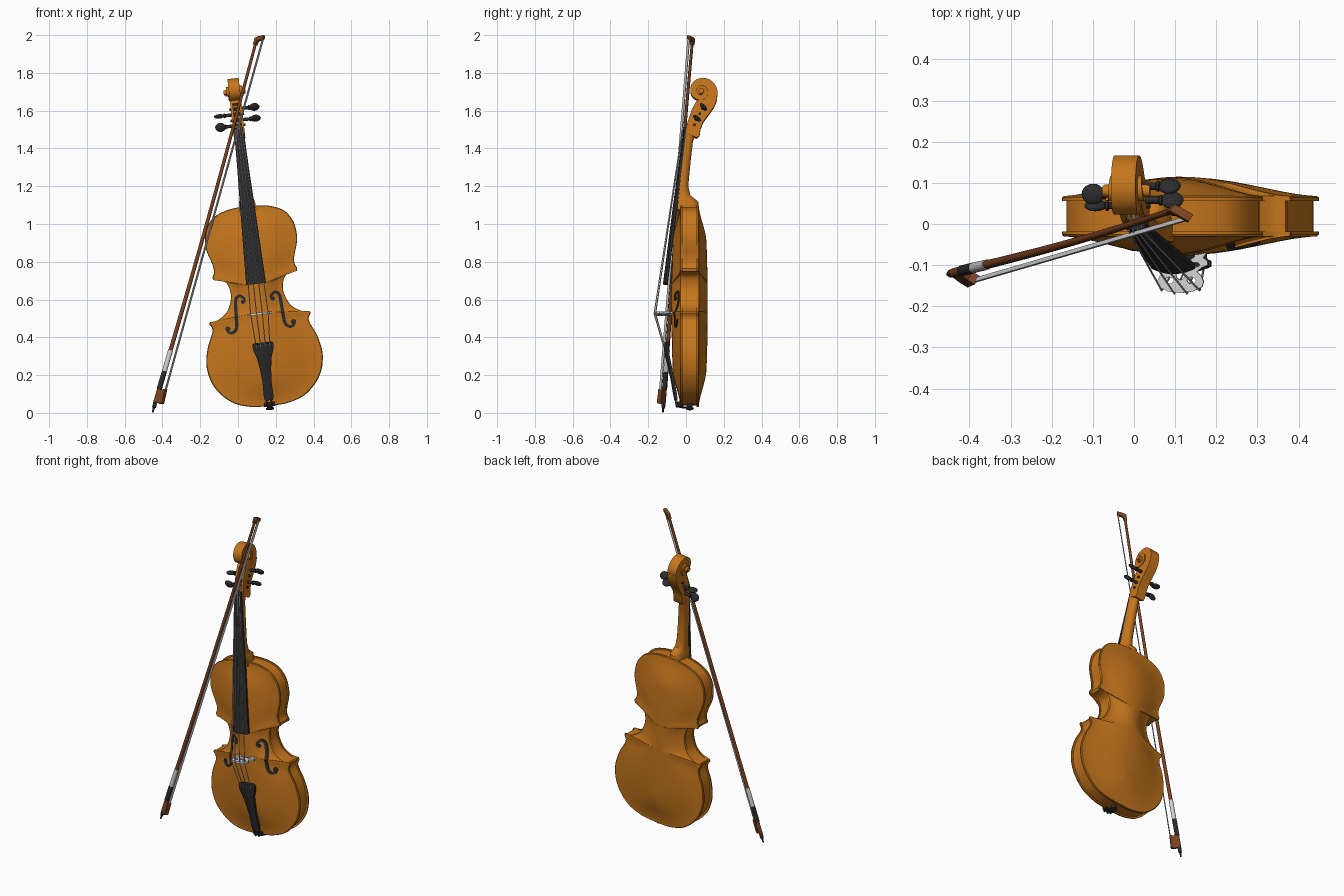
import bpy, bmesh, math
from mathutils import Vector, Matrix
from mathutils.bvhtree import BVHTree

if "Cube" in bpy.data.objects:
    bpy.data.objects.remove(bpy.data.objects["Cube"])

def material(name, rgb):
    m = bpy.data.materials.new(name)
    m.diffuse_color = (*rgb, 1)
    m.use_nodes = True
    m.node_tree.nodes["Principled BSDF"].inputs["Base Color"].default_value = m.diffuse_color
    return m

VARNISH = material("amber varnish", (0.56, 0.18, 0.012))
EBONY = material("ebony black", (0.025, 0.025, 0.027))
PALE = material("pale grey", (0.65, 0.65, 0.65))
BOWWOOD = material("red brown wood", (0.20, 0.055, 0.015))

# The violin is built upright (u sideways, y depth, s along the body), then leaned
LEAN = Matrix.Translation((0.168, 0, 0.037)) @ Matrix.Rotation(math.radians(-6.4), 4, 'Y')
IDENT = Matrix.Identity(4)

def finish(name, bm, mat, M=LEAN, angle=35):
    bmesh.ops.remove_doubles(bm, verts=bm.verts, dist=1e-5)
    bmesh.ops.recalc_face_normals(bm, faces=bm.faces)
    me = bpy.data.meshes.new(name)
    bm.to_mesh(me)
    bm.free()
    me.materials.append(mat)
    me.shade_smooth()
    me.set_sharp_from_angle(angle=math.radians(angle))
    ob = bpy.data.objects.new(name, me)
    bpy.context.collection.objects.link(ob)
    ob.matrix_world = M
    return ob

def loft(name, rings, mat, M=LEAN, cap=True, angle=35):
    bm = bmesh.new()
    vs = [[bm.verts.new(p) for p in r] for r in rings]
    n = len(rings[0])
    for a, b in zip(vs, vs[1:]):
        for i in range(n):
            j = (i + 1) % n
            bm.faces.new((a[i], a[j], b[j], b[i]))
    if cap:
        bm.faces.new(vs[0])
        bm.faces.new(vs[-1])
    return finish(name, bm, mat, M, angle)

def tube(name, path, radii, mat, M=LEAN, n=12):
    path = [Vector(p) for p in path]
    rings = []
    for i, p in enumerate(path):
        d = (path[min(i + 1, len(path) - 1)] - path[max(i - 1, 0)]).normalized()
        ref = Vector((0, 1, 0)) if abs(d.y) < 0.8 else Vector((1, 0, 0))
        e = d.cross(ref).normalized()
        f = d.cross(e)
        r = radii[i] if isinstance(radii, (list, tuple)) else radii
        rings.append([p + r * (math.cos(k * math.tau / n) * e + math.sin(k * math.tau / n) * f) for k in range(n)])
    return loft(name, rings, mat, M)

def prism(name, poly, mat, place, lo, hi, M=LEAN):
    return loft(name, [[place(a, b, w) for a, b in poly] for w in (lo, hi)], mat, M)

def spline(pts, k=6):
    P = [Vector(p) for p in pts]
    P = [2 * P[0] - P[1]] + P + [2 * P[-1] - P[-2]]
    out = []
    for a, b, c, d in zip(P, P[1:], P[2:], P[3:]):
        for i in range(k):
            t = i / k
            out.append(0.5 * (2 * b + (c - a) * t + (2 * a - 5 * b + 4 * c - d) * t**2 + (3 * b - a - 3 * c + d) * t**3))
    return out + [P[-2]]

# Body outline: lower bout, waist, upper bout, mirrored
half = (spline([(0, 0), (.1, .006), (.2, .043), (.28, .13), (.309, .235), (.294, .335), (.262, .41), (.257, .44), (.27, .465)])
        + spline([(.266, .475), (.225, .481), (.172, .517), (.144, .575), (.14, .625), (.155, .67), (.185, .69), (.222, .695)])
        + spline([(.226, .71), (.214, .738), (.219, .78), (.238, .84), (.244, .89), (.232, .96), (.19, 1.02), (.12, 1.052), (.05, 1.063), (0, 1.065)]))
outline = half + [Vector((-p.x, p.y)) for p in half[-2:0:-1]]

def inner(t):
    """Outline shrunk by t towards the body's centre line."""
    return [p.lerp(Vector((0, .2 + .67 * p.y / 1.065)), t) for p in outline]

def plate(name, y_in, y_edge, bulge):
    def ring(t, y, h=0):
        return [Vector((p.x, y + h * (1 - .3 * ((p.y - .53) / .5) ** 2), p.y)) for p in inner(t)]
    mid = y_in * .35 + y_edge * .65
    rings = [ring(.04, y_in), ring(0, y_in), ring(0, mid), ring(.015, y_edge)]
    for t in (.04, .08, .14, .2, .28, .36, .45, .55, .66, .78, .9, 1):
        rings.append(ring(t, y_edge, bulge * (.5 - .5 * math.cos(math.pi * t ** .85))))
    return loft(name, rings, VARNISH, cap=False)

belly = plate("belly", -.018, -.03, -.047)
plate("back", .056, .068, .047)
loft("ribs", [[(p.x, y, p.y) for p in inner(.04)] for y in (-.02, .058)], VARNISH, cap=False)

# F-holes: thin strips laid over the belly
tree = BVHTree.FromPolygons([v.co for v in belly.data.vertices], [list(p.vertices) for p in belly.data.polygons])

def on_belly(u, s, lift):
    hit = tree.ray_cast(Vector((u, -1, s)), Vector((0, 1, 0)))[0]
    return Vector((u, hit.y - lift, s))

f_path = spline([(.075, .558), (.071, .578), (.095, .597), (.117, .575), (.123, .5), (.129, .43), (.15, .407), (.174, .412), (.18, .432)], 5)
for side, label in ((-1, "left"), (1, "right")):
    rings = []
    for i, p in enumerate(f_path):
        d = (f_path[min(i + 1, len(f_path) - 1)] - f_path[max(i - 1, 0)]).normalized()
        nrm = Vector((-d.y, d.x)) * (.005 + .004 * math.sin(math.pi * i / (len(f_path) - 1)))
        a, b = p + nrm, p - nrm
        rings.append([on_belly(side * q.x, q.y, h) for q, h in ((a, .004), (b, .004), (b, -.002), (a, -.002))])
    loft(label + "_f_hole", rings, EBONY)
    for (u, s), r, part in (((.08, .563), .011, "upper"), ((.175, .429), .014, "lower")):
        loft(f"{label}_f_hole_{part}_eye", [[on_belly(side * u + r * math.cos(k * math.tau / 14), s + r * math.sin(k * math.tau / 14), h)
             for k in range(14)] for h in (.004, -.002)], EBONY)

# Neck with heel: rounded back, flat front
rings = []
for s, yf, yb, w in ((1.04, -.045, .068, .046), (1.085, -.043, .066, .043), (1.1, -.041, .05, .037), (1.12, -.039, .024, .035),
                     (1.17, -.033, .012, .033), (1.3, -.018, .024, .03), (1.41, -.005, .037, .027), (1.44, -.002, .05, .027), (1.475, 0, .06, .028)):
    rings.append([(w * math.cos(k * math.pi / 12), yf + (yb - yf) * math.sin(k * math.pi / 12) ** .7, s) for k in range(13)])
loft("neck", rings, VARNISH)

# Fingerboard and tailpiece: strips with a crowned front
def crowned(name, rows, crown, mat):
    rings = []
    for s, y, w, thick in rows:
        r = [(w * k / 5, y + crown * w * (k / 5) ** 2, s) for k in range(-5, 6)]
        rings.append(r + [(w, y + thick + crown * w, s), (-w, y + thick + crown * w, s)])
    loft(name, rings, mat)

crowned("fingerboard", [(.65, -.122, .053, .012), (1.06, -.07, .039, .013), (1.47, -.014, .023, .012)], .25, EBONY)
crowned("nut", [(1.468, -.018, .024, .025), (1.482, -.014, .024, .022)], .2, EBONY)
crowned("tailpiece", [(.338, -.112, .045, .012), (.33, -.118, .056, .014), (.3, -.117, .054, .014), (.26, -.11, .04, .014), (.2, -.095, .03, .014),
                      (.13, -.08, .024, .014), (.06, -.068, .026, .014), (.03, -.062, .022, .012)], .25, EBONY)
crowned("saddle", [(-.003, -.045, .03, .03), (.02, -.05, .03, .03)], .1, EBONY)
for u in (-.012, .012):
    tube("tail_loop", [(u, -.058, .04), (u, -.05, -.004), (u * .8, -.02, -.008), (u * .6, .02, -.008)], .004, EBONY, n=8)
tube("end_button", [(0, .02, .01), (0, .02, -.006), (0, .02, -.012), (0, .02, -.018), (0, .02, -.022)], [.014, .014, .022, .02, .012], EBONY, n=16)

# Pegbox: two cheeks and a hollowed core
side_view = lambda y, s, u: (u, y, s)
cheek = [(0, 1.455), (.005, 1.5), (.03, 1.575), (.05, 1.612), (.075, 1.645), (.13, 1.67), (.166, 1.655), (.163, 1.625), (.148, 1.59),
         (.12, 1.55), (.09, 1.51), (.077, 1.475), (.072, 1.44), (.058, 1.425), (.036, 1.435)]
core = [(0, 1.455), (.012, 1.482), (.055, 1.5), (.092, 1.56), (.092, 1.6), (.05, 1.612)] + cheek[4:]
prism("left_cheek", cheek, VARNISH, side_view, -.03, -.017)
prism("right_cheek", cheek, VARNISH, side_view, .017, .03)
prism("pegbox_core", core, VARNISH, side_view, -.019, .019)

# Scroll: a shrinking spiral that steps outwards on both sides
rings = []
steps = 110
for i in range(steps + 1):
    th = -.5 + (4.4 * math.pi + .5) * i / steps
    r = .087 * math.exp(-.135 * max(th, 0))
    w = .03 + .026 * max(0, (th - math.pi) / (3.4 * math.pi))
    y, s = .08 + r * math.cos(th), 1.673 + r * math.sin(th)
    rings.append([(w, y, s), (-w, y, s), (-w, .08, 1.673), (w, .08, 1.673)])
loft("scroll", rings, VARNISH, angle=30)
tube("scroll_eye", [(-.058, .08, 1.673), (.058, .08, 1.673)], .014, VARNISH, n=16)

# Pegs: side, s, y, head twist
pegs = ((-1, 1.494, .045, 20), (1, 1.522, .058, 50), (-1, 1.553, .073, 85), (1, 1.582, .092, 40))
for side, s, y, twist in pegs:
    tube("peg_shaft", [(side * u, y, s) for u in (-.038, .045, .062, .064, .07, .072)], [.007, .009, .009, .013, .013, .008], EBONY)
    bm = bmesh.new()
    bmesh.ops.create_uvsphere(bm, u_segments=16, v_segments=10, radius=1)
    bm.transform(Matrix.Translation((side * .095, y, s)) @ Matrix.Rotation(math.radians(twist), 4, 'X') @ Matrix.Diagonal((.028, .012, .025, 1)))
    finish("peg_head", bm, EBONY)

# Bridge with cut-outs
h = [(0, -.168), (.03, -.164), (.053, -.153), (.057, -.14), (.05, -.125), (.04, -.116), (.052, -.106), (.067, -.1), (.066, -.09),
     (.056, -.082), (.065, -.068), (.036, -.068), (.034, -.08), (.018, -.092), (0, -.095)]
loops = [h + [(-u, y) for u, y in h[-2:0:-1]]]
for cu, cy, ru, ry in ((0, -.122, .011, .014), (-.027, -.137, .011, .008), (.027, -.137, .011, .008), (-.035, -.099, .012, .006), (.035, -.099, .012, .006)):
    loops.append([(cu + ru * math.cos(k * math.tau / 12), cy + ry * math.sin(k * math.tau / 12)) for k in range(12)])
bm = bmesh.new()
for lp in loops:
    vs = [bm.verts.new((u, y, .485)) for u, y in lp]
    for a, b in zip(vs, vs[1:] + vs[:1]):
        bm.edges.new((a, b))
bmesh.ops.triangle_fill(bm, use_beauty=True, edges=bm.edges[:])
ext = bmesh.ops.extrude_face_region(bm, geom=bm.faces[:])
bmesh.ops.translate(bm, vec=(0, 0, .012), verts=[g for g in ext["geom"] if isinstance(g, bmesh.types.BMVert)])
finish("bridge", bm, PALE)

# Strings: tailpiece, bridge, nut, peg
for k, peg in zip((-1.5, -.5, .5, 1.5), (pegs[0], pegs[2], pegs[3], pegs[1])):
    drop = .0055 * (abs(k) - .5)
    tube("string", [(k * .024, -.118 + drop, .315), (k * .031, -.169 + 1.4 * drop, .491), (k * .011, -.019 + drop * .5, 1.475),
                    (peg[0] * .008, peg[2] - .008, peg[1])], .0026, PALE, n=6)

# Bow: stick frame with a along it and d towards the hair
A, B = Vector((-.437, -.118, .058)), Vector((.1, .035, 1.982))
a = (B - A).normalized()
d = Vector((.83, -.52, 0))
d = (d - a * d.dot(a)).normalized()
w = a.cross(d)
L = (B - A).length
stick = lambda t: A + a * t + d * (.01 * math.sin(math.pi * min(max(t / L, 0), 1)))
tube("bow_stick", [stick(L * i / 16) for i in range(17)], [.0115 - .004 * i / 16 for i in range(17)], BOWWOOD, IDENT)
tube("bow_grip", [stick(t) for t in (.07, .17)], .0135, EBONY, IDENT)
tube("bow_winding", [stick(t) for t in (.17, .285)], .013, PALE, IDENT)
tube("bow_screw", [stick(t) for t in (0, -.03, -.034, -.058)], [.011, .01, .006, .004], EBONY, IDENT)
on_tip = lambda p, q, v: B + a * p + d * q + w * v
on_frog = lambda p, q, v: A + a * p + d * q + w * v
prism("bow_head", [(-.035, -.008), (.0, -.009), (.012, .01), (.024, .04), (.004, .042), (-.012, .012), (-.035, .007)], BOWWOOD, on_tip, -.01, .01, IDENT)
prism("bow_frog", [(0, .004), (.075, .004), (.07, .025), (.078, .044), (.0, .048), (-.004, .025)], BOWWOOD, on_frog, -.012, .012, IDENT)
hair = [(q, v) for q, v in ((-.002, -.007), (.002, -.007), (.002, .007), (-.002, .007))]
loft("bow_hair", [[on_frog(.05, .042 + q, v) for q, v in hair], [on_tip(.006, .038 + q, v) for q, v in hair]], PALE, IDENT)
